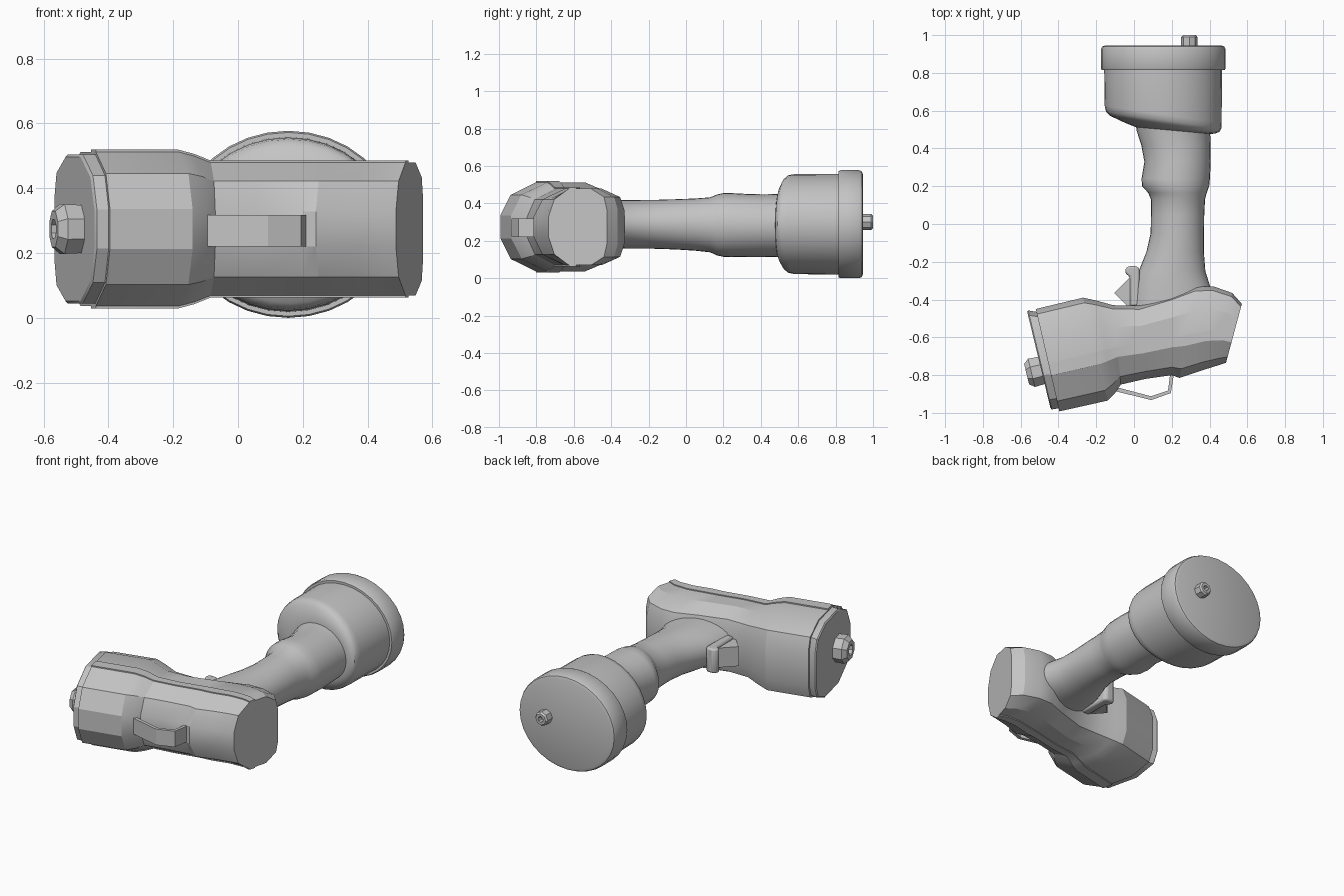
import bpy, bmesh, math
from mathutils import Vector

if "Cube" in bpy.data.objects:
    bpy.data.objects.remove(bpy.data.objects["Cube"])

grey = bpy.data.materials.new("tool_grey")
grey.diffuse_color = (0.55, 0.55, 0.55, 1)
grey.use_nodes = True
grey.node_tree.nodes["Principled BSDF"].inputs["Base Color"].default_value = grey.diffuse_color
ZC = 0.274  # height of the motor axis


def finish(name, bm, angle=30):
    bmesh.ops.recalc_face_normals(bm, faces=bm.faces)
    me = bpy.data.meshes.new(name)
    bm.to_mesh(me)
    bm.free()
    me.materials.append(grey)
    ob = bpy.data.objects.new(name, me)
    bpy.context.collection.objects.link(ob)
    bpy.ops.object.select_all(action='DESELECT')
    ob.select_set(True)
    bpy.context.view_layer.objects.active = ob
    bpy.ops.object.shade_smooth_by_angle(angle=math.radians(angle))
    return ob


def loft(name, rings, angle=30):
    """Skin a row of closed rings and cap both ends."""
    bm = bmesh.new()
    vs = [[bm.verts.new(p) for p in r] for r in rings]
    n = len(vs[0])
    for a, b in zip(vs, vs[1:]):
        for i in range(n):
            j = (i + 1) % n
            bm.faces.new((a[i], a[j], b[j], b[i]))
    bm.faces.new(vs[0])
    bm.faces.new(vs[-1])
    return finish(name, bm, angle)


def oval(y, x0, x1, z0, z1, tilt=0.0, n=32):
    """Oval ring across the grip axis; tilt slopes y along x."""
    cx, cz, rx, rz = (x0 + x1) / 2, (z0 + z1) / 2, (x1 - x0) / 2, (z1 - z0) / 2
    out = []
    for i in range(n):
        a = 2 * math.pi * i / n
        dx = rx * math.cos(a)
        out.append((cx + dx, y + tilt * dx, cz + rz * math.sin(a)))
    return out


def prism(name, pts, z0, z1, angle=30, bevel=0.0):
    """Extrude a plan outline upwards."""
    ob = loft(name, [[(x, y, z) for x, y in pts] for z in (z0, z1)], angle)
    if bevel:
        m = ob.modifiers.new("bevel", 'BEVEL')
        m.width, m.segments = bevel, 2
    return ob


# Motor housing: cross-section (u across, v height) and stations
# (front point, rear point, half height)
half = [(-1, .26), (-.8, .72), (-.3, 1), (.45, 1), (.9, .78), (1, .45)]
section = half + [(u, -v) for u, v in reversed(half)]
stations = [
    ((-.395, -.992), (-.52, -.45), .238),
    ((-.14, -.935), (-.27, -.39), .238),
    ((-.10, -.895), (-.20, -.405), .225),
    ((-.07, -.85), (-.11, -.43), .205),
    ((.06, -.82), (.03, -.432), .205),
    ((.20, -.80), (.20, -.38), .205),
    ((.24, -.815), (.33, -.33), .205),
    ((.36, -.775), (.42, -.33), .205),
    ((.44, -.75), (.52, -.365), .205),
    ((.487, -.735), (.571, -.423), .205),
]


def place(st, prof):
    f, r, h = Vector(st[0]), Vector(st[1]), st[2]
    out = []
    for u, v in prof:
        p = f.lerp(r, (u + 1) / 2)
        out.append((p.x, p.y, ZC + v * h))
    return out


loft("motor_housing", [place(s, section) for s in stations], 25)

# Front collar, set in slightly from the housing
loft("front_collar", [place(s, section) for s in (
    ((-.443, -.972), (-.566, -.463), .222),
    ((-.435, -.982), (-.56, -.458), .23),
    ((-.395, -.975), (-.515, -.465), .23))], 25)

# Raised seams along the top and underside
for name, s in (("top_seam", 1), ("under_seam", -1)):
    prof = [(-.3, .97 * s), (-.3, 1.03 * s), (-.06, 1.03 * s), (-.06, .97 * s)]
    loft(name, [place(st, prof) for st in stations])

# Output spindle: hollow eight-sided nut along the tilted axis
axis = Vector((-.972, -.236, 0))
side = Vector((-.236, .972, 0))
base = Vector((-.46, -.768, ZC))
rings = []
for d, r in ((0, .06), (.025, .08), (.085, .083), (.112, .06), (.112, .032), (.06, .032)):
    rings.append([base + axis * d + side * (r * math.cos(a)) + Vector((0, 0, r * math.sin(a)))
                  for a in [math.pi / 8 + k * math.pi / 4 for k in range(8)]])
loft("spindle_nut", rings, 20)

# Grip with thumb swell and lower collar
grip = [
    (-.46, -.02, .44, .16, .415), (-.32, .0, .40, .158, .418),
    (-.25, .025, .378, .158, .418), (-.15, .065, .37, .157, .419),
    (-.05, .088, .37, .153, .422), (.05, .09, .372, .147, .426),
    (.13, .09, .376, .138, .432), (.165, .075, .385, .122, .447),
    (.2, .043, .398, .114, .455), (.24, .04, .402, .112, .455),
    (.33, .055, .406, .114, .45), (.42, .038, .405, .114, .448),
    (.49, .015, .403, .112, .45), (.58, .0, .41, .11, .46)]
loft("grip", [oval(*g) for g in grip], 40)

# Battery pack with sloping shoulder
T = -.145
loft("battery_pack", [
    oval(.495, .01, .41, .11, .455, -.09),
    oval(.508, -.05, .43, .08, .495, -.12),
    oval(.53, -.125, .453, .045, .533, T),
    oval(.55, -.148, .462, .028, .551, T),
    oval(.58, -.155, .464, .022, .556, T),
    oval(.83, -.158, .466, .018, .558)], 40)

# Battery base plate with rounded rim
loft("battery_base", [
    oval(.815, -.17, .48, .005, .572),
    oval(.825, -.175, .485, .0, .577),
    oval(.925, -.175, .485, .0, .577),
    oval(.94, -.168, .478, .006, .571),
    oval(.946, -.15, .46, .022, .555)], 40)

# Small stud under the base
loft("base_stud", [oval(y, .293 - r, .293 + r, .3 - r, .3 + r, n=8)
                   for y, r in ((.93, .043), (.99, .043), (1.0, .034), (1.0, .018), (.97, .018))], 20)

# Trigger post and the wedge in front of it
prism("trigger", [(-.047, -.24), (-.03, -.223), (.015, -.223), (.03, -.24), (.03, -.435),
                  (-.022, -.435), (-.022, -.28), (-.045, -.262)], .2, .35, bevel=.012)
prism("trigger_wedge", [(-.105, -.365), (-.02, -.28), (-.02, -.44), (-.035, -.435)], .215, .335)

# Belt loop: flat strap bent outward from the housing side
outer = [(-.1, -.885), (.092, -.932), (.195, -.895), (.212, -.79)]
inner = [(.192, -.79), (.18, -.882), (.09, -.912), (-.1, -.862)]
prism("belt_loop", outer + inner, .22, .318)
